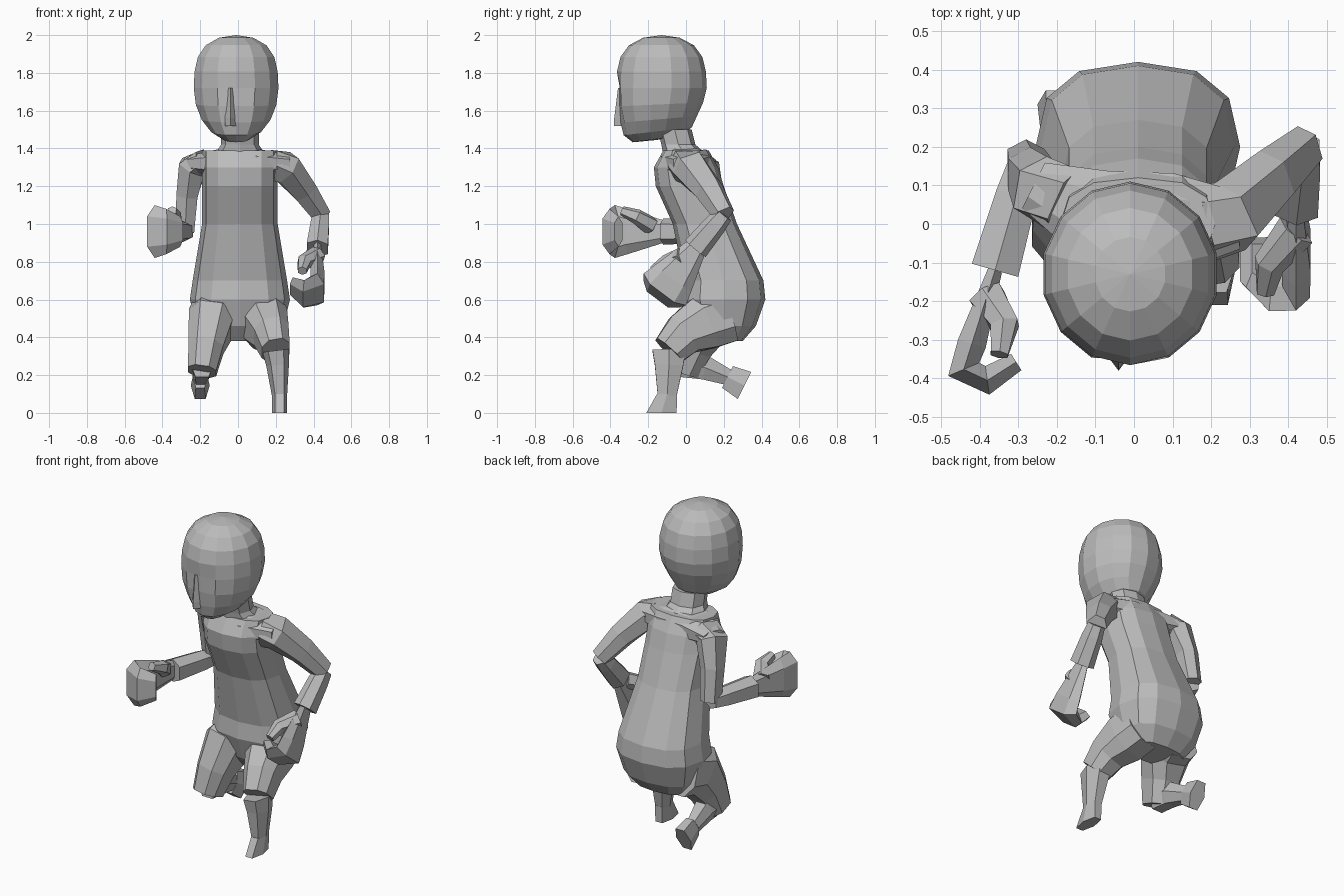
import bpy, bmesh, math
from mathutils import Vector

cube = bpy.data.objects.get("Cube")
if cube:
    bpy.data.objects.remove(cube, do_unlink=True)

# Single clay grey material
grey = bpy.data.materials.new("clay_grey")
grey.use_nodes = True
colour = (0.5, 0.5, 0.5, 1)
grey.diffuse_color = colour
grey.node_tree.nodes["Principled BSDF"].inputs["Base Color"].default_value = colour

ACROSS = Vector((1, 0, 0))
DEPTH = Vector((0, 1, 0))
UP = Vector((0, 0, 1))


def finish(name, bm):
    """Turn a bmesh into a flat-shaded grey object."""
    bmesh.ops.recalc_face_normals(bm, faces=bm.faces)
    mesh = bpy.data.meshes.new(name)
    bm.to_mesh(mesh)
    bm.free()
    mesh.materials.append(grey)
    obj = bpy.data.objects.new(name, mesh)
    bpy.context.collection.objects.link(obj)


def skin(name, rings):
    """Bridge a list of point rings and close both ends."""
    bm = bmesh.new()
    loops = [[bm.verts.new(point) for point in ring] for ring in rings]
    count = len(loops[0])
    for lower, upper in zip(loops, loops[1:]):
        for i in range(count):
            j = (i + 1) % count
            bm.faces.new((lower[i], lower[j], upper[j], upper[i]))
    bm.faces.new(loops[0])
    bm.faces.new(loops[-1])
    finish(name, bm)


def section(centre, u_axis, v_axis, sides, turn=0.0):
    """Softly squared oval spanned by two half axes."""
    def soften(value):
        return math.copysign(abs(value) ** 0.8, value)

    ring = []
    for i in range(sides):
        angle = math.tau * (i + turn) / sides
        ring.append(centre + u_axis * soften(math.cos(angle))
                    + v_axis * soften(math.sin(angle)))
    return ring


def stack(name, x, sides, levels):
    """Level sections, each with height, depth position, half depth, half width."""
    skin(name, [section(Vector((x, y, z)), ACROSS * width, DEPTH * depth, sides)
                for z, y, depth, width in levels])


def limb(name, points, widths, wide, flat=1.0, sides=6):
    """Tube through points; wide is the width direction, flat scales thickness."""
    points = [Vector(point) for point in points]
    last = len(points) - 1
    rings = []
    for i, (point, width) in enumerate(zip(points, widths)):
        tangent = (points[min(i + 1, last)] - points[max(i - 1, 0)]).normalized()
        across = (wide - tangent * wide.dot(tangent)).normalized()
        side = tangent.cross(across)
        rings.append(section(point, side * width * flat, across * width, sides, 0.5))
    skin(name, rings)


def hand(side_name, wrist, forward, wide, inward):
    """Half-closed hand: palm, curled fingers and a bent thumb."""
    palm = [(0, 0), (0.2, 0), (0.27, 0), (0.3, 0.07), (0.25, 0.13)]
    limb(side_name + "_hand",
         [wrist + forward * reach + inward * curl for reach, curl in palm],
         [0.06, 0.12, 0.14, 0.12, 0.08], wide, flat=0.35)
    thumb = [(0.07, 0.03, 0), (0.15, 0.08, 0.07), (0.23, 0.11, 0.08)]
    limb(side_name + "_thumb",
         [wrist + forward * reach + wide * lift + inward * curl
          for reach, lift, curl in thumb],
         [0.05, 0.04, 0.025], wide)


# Head: faceted ball with a broad crown, flattened face and level jaw
bm = bmesh.new()
bmesh.ops.create_uvsphere(bm, u_segments=14, v_segments=10, radius=1)
for vert in bm.verts:
    x, y, z = vert.co
    jaw, crown = max(0, -z), max(0, z)
    broad = 1 + crown * crown / 3
    y = y * broad * (1 + jaw ** 6) - jaw / 10
    if z < 0.1:
        y = max(y, -0.92)
    z = max(z, -0.97) + jaw * y / 8
    vert.co = Vector((-0.01 + 0.23 * x * broad, -0.13 + 0.24 * y, 1.72 + 0.28 * z))
finish("head", bm)

# Nose and neck
stack("nose", -0.04, 4, [(1.52, -0.34, 0.04, 0.03), (1.56, -0.34, 0.04, 0.03),
                         (1.72, -0.34, 0.02, 0.02)])
stack("neck", 0.01, 8, [(1.36, 0, 0.12, 0.14), (1.42, -0.04, 0.09, 0.1), (1.5, -0.06, 0.09, 0.1)])

# Torso from seat to shoulders
stack("torso", 0.01, 12, [
    (0.38, 0.2, 0.1, 0.17),
    (0.46, 0.2, 0.17, 0.23),
    (0.6, 0.2, 0.22, 0.265),
    (0.7, 0.2, 0.21, 0.25),
    (1, 0.1, 0.17, 0.2),
    (1.2, 0.02, 0.18, 0.2),
    (1.3, 0, 0.17, 0.2),
    (1.39, 0, 0.12, 0.2)])

# Shoulder yoke, twisted so the right side sits back
limb("shoulders", [(-0.26, 0.1, 1.32), (-0.1, 0.02, 1.32), (0.1, 0, 1.32), (0.27, 0.01, 1.32)],
     [0.07, 0.13, 0.14, 0.08], DEPTH, flat=0.6, sides=8)

# Right arm, bent sharply with the fist held forward
elbow = Vector((-0.28, 0.16, 0.96))
wrist = Vector((-0.36, -0.12, 0.96))
limb("right_upper_arm",
     [(-0.18, 0.06, 1.32), (-0.24, 0.09, 1.3), (-0.27, 0.13, 1.15), elbow],
     [0.09, 0.09, 0.07, 0.06], DEPTH, flat=0.9)
limb("right_forearm", [elbow, elbow.lerp(wrist, 0.3), wrist], [0.05, 0.06, 0.07], UP)
hand("right", wrist, Vector((-0.3, -0.95, 0)), UP, ACROSS)

# Left arm, elbow thrown out and back with the hand lowered
elbow = Vector((0.44, 0.2, 1.05))
wrist = Vector((0.42, 0.05, 0.87))
slant = Vector((0, -0.8, 0.6))
limb("left_upper_arm",
     [(0.18, 0, 1.31), (0.25, 0.02, 1.3), (0.35, 0.12, 1.18), elbow],
     [0.1, 0.1, 0.08, 0.06], DEPTH, flat=0.9)
limb("left_forearm", [elbow, elbow.lerp(wrist, 0.3), wrist], [0.05, 0.06, 0.07], slant, flat=0.9)
hand("left", wrist, Vector((0, -0.6, -0.8)), slant, -ACROSS)

# Thighs share the hips and end in trouser hems at different heights
left_knee = Vector((0.2, -0.09, 0.33))
right_knee = Vector((-0.19, -0.02, 0.22))
for side_name, sign, knee in (("left", 1, left_knee), ("right", -1, right_knee)):
    groin = Vector((sign * 0.14, 0.1, 0.48))
    limb(side_name + "_thigh",
         [(sign * 0.12, 0.22, 0.52), groin, groin.lerp(knee, 0.6) + UP / 40, knee],
         [0.13, 0.13, 0.1, 0.08], ACROSS, flat=1.2, sides=8)

# Left leg stands upright; right leg trails behind with its foot raised
limb("left_shin", [left_knee, (0.21, -0.09, 0.25), (0.22, -0.1, 0.09)],
     [0.07, 0.06, 0.04], ACROSS, flat=1.4)
stack("left_foot", 0.22, 6, [(0, -0.13, 0.09, 0.04), (0.1, -0.1, 0.06, 0.04)])
ankle = Vector((-0.2, 0.22, 0.19))
limb("right_shin", [right_knee + UP / 30, (-0.19, 0.1, 0.24), ankle],
     [0.06, 0.06, 0.04], ACROSS, flat=1.2)
limb("right_foot", [ankle, (-0.2, 0.31, 0.145)], [0.04, 0.05], ACROSS, flat=1.8)
